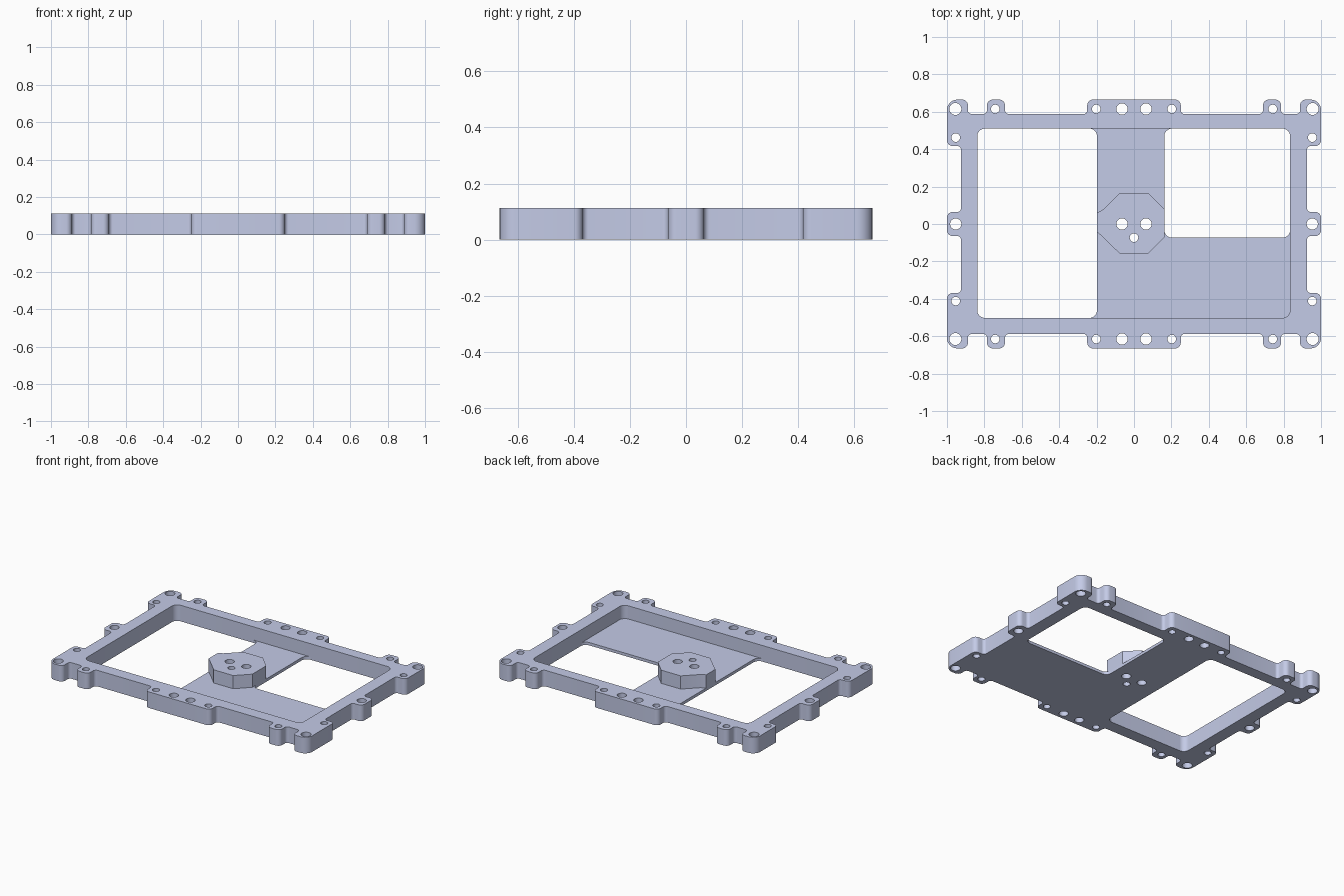
import bpy, bmesh, math
from mathutils import Vector

if "Cube" in bpy.data.objects:
    bpy.data.objects.remove(bpy.data.objects["Cube"])

HEIGHT, FLOOR = 0.112, 0.02

paint = bpy.data.materials.new("pale blue grey")
paint.diffuse_color = (0.591, 0.638, 0.855, 1)
paint.use_nodes = True
paint.node_tree.nodes["Principled BSDF"].inputs["Base Color"].default_value = paint.diffuse_color


def fillet(corners, steps=6):
    """Round each (x, y, radius) corner of a closed outline."""
    out = []
    n = len(corners)
    for i, (x, y, r) in enumerate(corners):
        p = Vector((x, y))
        if r == 0:
            out.append(p)
            continue
        a = (Vector(corners[i - 1][:2]) - p).normalized()
        b = (Vector(corners[(i + 1) % n][:2]) - p).normalized()
        half = a.angle(b) / 2
        centre = p + (a + b).normalized() * (r / math.sin(half))
        start = p + a * (r / math.tan(half)) - centre
        end = p + b * (r / math.tan(half)) - centre
        for k in range(steps + 1):
            t = k / steps
            out.append(centre + (start * (1 - t) + end * t).normalized() * r)
    return out


def circle(x, y, r, n=24):
    return [Vector((x + r * math.cos(k * math.tau / n),
                    y + r * math.sin(k * math.tau / n))) for k in range(n)]


def slab(name, loops, z0, z1):
    """Extrude an outline with holes from z0 to z1."""
    curve = bpy.data.curves.new(name, 'CURVE')
    curve.dimensions = '2D'
    curve.fill_mode = 'BOTH'
    curve.extrude = (z1 - z0) / 2
    for loop in loops:
        s = curve.splines.new('POLY')
        s.points.add(len(loop) - 1)
        for pt, co in zip(s.points, loop):
            pt.co = (co.x, co.y, 0, 1)
        s.use_cyclic_u = True
    temp = bpy.data.objects.new(name + "_curve", curve)
    bpy.context.collection.objects.link(temp)
    bpy.context.view_layer.update()
    mesh = bpy.data.meshes.new_from_object(
        temp.evaluated_get(bpy.context.evaluated_depsgraph_get()))
    bpy.data.objects.remove(temp)
    bm = bmesh.new()
    bm.from_mesh(mesh)
    bmesh.ops.remove_doubles(bm, verts=bm.verts, dist=1e-5)
    bmesh.ops.translate(bm, verts=bm.verts, vec=(0, 0, (z0 + z1) / 2))
    bmesh.ops.recalc_face_normals(bm, faces=bm.faces)
    bm.to_mesh(mesh)
    bm.free()
    mesh.materials.clear()
    mesh.materials.append(paint)
    obj = bpy.data.objects.new(name, mesh)
    bpy.context.collection.objects.link(obj)
    bpy.ops.object.select_all(action='DESELECT')
    obj.select_set(True)
    bpy.context.view_layer.objects.active = obj
    bpy.ops.object.shade_smooth_by_angle(angle=math.radians(30))
    return obj


# Frame outline: right half with mounting tabs, then mirrored
c, v, big = 0.03, 0.02, 0.055
X, Y, bx, by = 1.0, 0.665, 0.925, 0.588
top_edge = [(0.25, Y, c), (0.25, by, v), (0.69, by, v), (0.69, Y, c),
            (0.786, Y, c), (0.786, by, v), (0.888, by, v), (0.888, Y, c),
            (X, Y, big)]
side = [(X, 0.417, c), (bx, 0.417, v), (bx, 0.064, v), (X, 0.064, c),
        (X, -0.064, c), (bx, -0.064, v), (bx, -0.369, v), (X, -0.369, c)]
right = top_edge + side + [(x, -y, r) for x, y, r in reversed(top_edge)]
outline = right + [(-x, y, r) for x, y, r in reversed(right)]

# Screw holes in the frame
holes = []
for sx in (-1, 1):
    for sy in (-1, 1):
        for x, r in ((0.955, 0.032), (0.742, 0.023), (0.202, 0.023), (0.064, 0.03)):
            holes.append(circle(sx * x, sy * 0.615, r))
    for y, r in ((0.462, 0.023), (0, 0.03), (-0.412, 0.023)):
        holes.append(circle(sx * 0.953, y, r))

# Frame with its large rounded opening
L, R, B, T, rad = -0.838, 0.835, -0.502, 0.51, 0.04
opening = fillet([(L, B, rad), (R, B, rad), (R, T, rad), (L, T, rad)])
slab("frame", [fillet(outline), opening] + holes, 0, HEIGHT)

# Thin L-shaped floor, flared where it meets the frame
wl, wr, step = -0.198, 0.162, -0.073
floor = [(wl - rad, T, 0), (wl, T, rad), (wl, B, rad), (wl - rad, B, 0),
         (R, B, rad), (R, step + rad, 0), (R, step, rad), (wr, step, rad),
         (wr, T, rad), (wr + rad, T, 0)]
boss_holes = [circle(-0.064, 0, 0.03), circle(0.064, 0, 0.03),
              circle(0, -0.073, 0.023)]
slab("floor_plate", [fillet(floor)] + boss_holes, 0, FLOOR)

# Raised eight-sided boss
boss = [(-0.075, 0.166), (0.075, 0.166), (wr, 0.079), (wr, -0.073),
        (0.075, -0.16), (-0.075, -0.16), (-0.166, -0.07), (wl, -0.042),
        (wl, 0.06), (-0.166, 0.077)]
slab("boss", [[Vector(p) for p in boss]] + boss_holes, FLOOR, HEIGHT)
